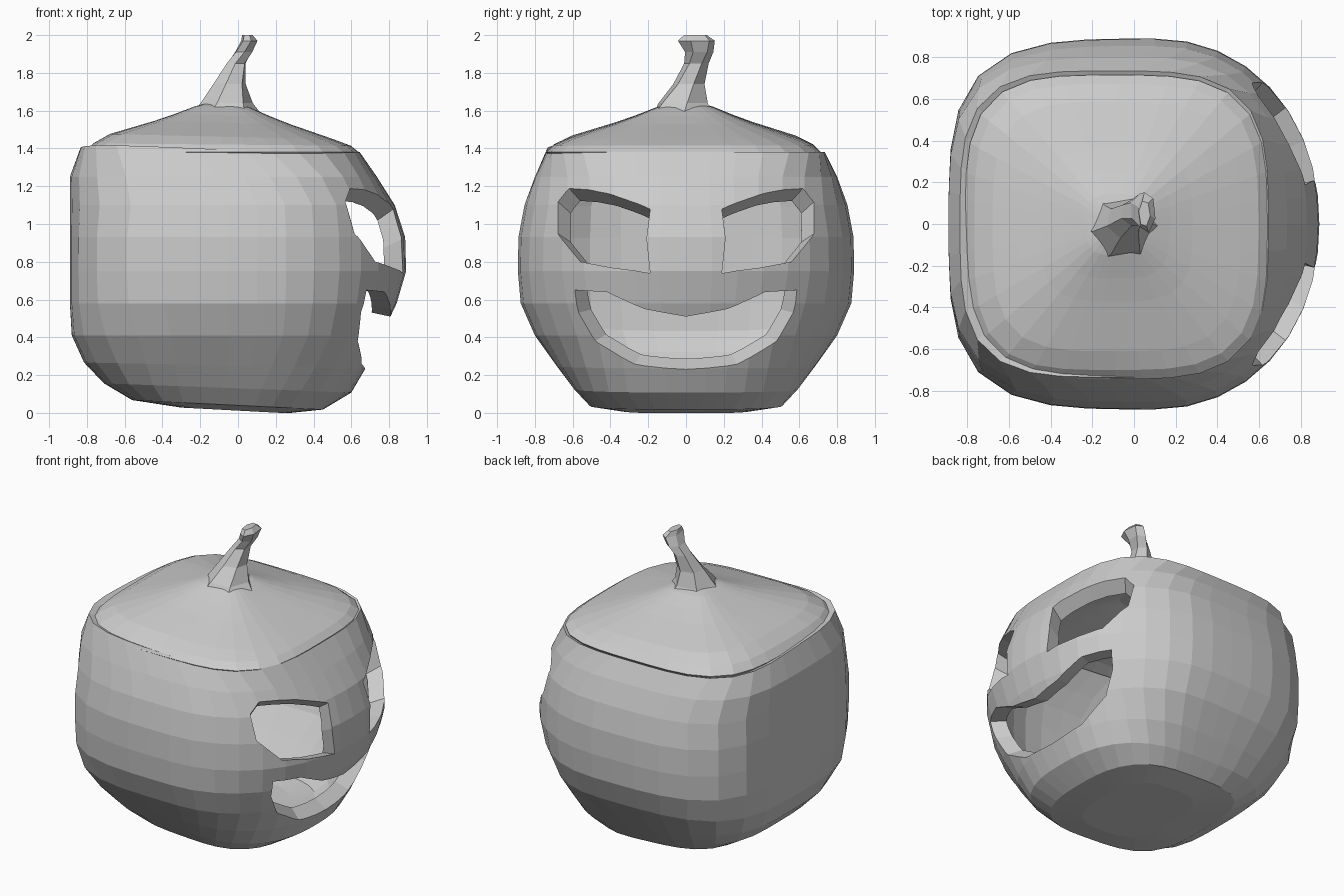
import bpy, bmesh, math
from mathutils import Vector

if "Cube" in bpy.data.objects:
    bpy.data.objects.remove(bpy.data.objects["Cube"])

SEG = 36
# body rings: z, left x, right x, half width y, centre x, right-side squareness
RINGS = [
    (0.012, -.30, .26, .34, 0.0, 2.8),
    (0.040, -.56, .45, .51, 0.0, 2.8),
    (0.13, -.71, .60, .595, .02, 2.6),
    (0.25, -.815, .675, .685, .06, 2.4),
    (0.41, -.88, .76, .80, .10, 2.2),
    (0.58, -.89, .84, .875, .10, 2.1),
    (0.75, -.89, .89, .89, .10, 2.1),
    (0.93, -.89, .885, .887, .10, 2.1),
    (1.10, -.89, .83, .855, .10, 2.2),
    (1.25, -.89, .735, .80, .03, 2.6),
    (1.38, -.835, .645, .735, -.09, 3.5),
]


def ring(z, left, right, half, cx, n_right, n_left=3.7):
    pts = []
    for i in range(SEG):
        a = math.tau * i / SEG
        c, s = math.cos(a), math.sin(a)
        ext, n = (right - cx, n_right) if c > 0 else (cx - left, n_left)
        r = (abs(c / ext) ** n + abs(s / half) ** n) ** (-1 / n)
        pts.append(Vector((cx + r * c, r * s, z)))
    return pts


def loft(name, rings, bottom=True, top=True):
    bm = bmesh.new()
    rows = [[bm.verts.new(p) for p in r] for r in rings]
    n = len(rows[0])
    for a, b in zip(rows, rows[1:]):
        for i in range(n):
            j = (i + 1) % n
            bm.faces.new((a[i], a[j], b[j], b[i]))
    if bottom:
        bm.faces.new(rows[0][::-1])
    if top:
        bm.faces.new(rows[-1])
    me = bpy.data.meshes.new(name)
    bm.to_mesh(me)
    bm.free()
    ob = bpy.data.objects.new(name, me)
    bpy.context.collection.objects.link(ob)
    return ob


def apply_all(ob):
    bpy.context.view_layer.objects.active = ob
    for m in list(ob.modifiers):
        bpy.ops.object.modifier_apply(modifier=m.name)


def thicken(ob, t):
    m = ob.modifiers.new("wall", 'SOLIDIFY')
    m.thickness, m.offset = t, -1
    apply_all(ob)


def surface_point(y, z):
    # point on the carved (+x) side of the body
    for lo, hi in zip(RINGS, RINGS[1:]):
        if lo[0] <= z <= hi[0]:
            t = (z - lo[0]) / (hi[0] - lo[0])
            _, _, R, W, cx, n = [p + (q - p) * t for p, q in zip(lo, hi)]
            return Vector((cx + (R - cx) * (1 - (abs(y) / W) ** n) ** (1 / n), y, z))


def make_cutter(outline, focus_z):
    # cutter walls run radially so the cut narrows towards the inside;
    # each end is closed by a fan around its middle
    c = Vector((0, 0, focus_z))
    pts = [surface_point(y, z) - c for y, z in outline]
    mid = sum(pts, Vector()) / len(pts)
    rings = [[c + p * k for p in pts] for k in (0.72, 1.3)]
    tip = [[c + (mid + (p - mid) * 0.05) * k for p in pts] for k in (0.72, 1.3)]
    cut = loft("cutter", [tip[0]] + rings + [tip[1]])
    bm = bmesh.new()
    bm.from_mesh(cut.data)
    bmesh.ops.triangulate(bm, faces=bm.faces[:])
    if bm.calc_volume(signed=True) < 0:
        bmesh.ops.reverse_faces(bm, faces=bm.faces[:])
    bm.to_mesh(cut.data)
    bm.free()
    cut.hide_render = True
    return cut


def carve(body, outline, focus_z):
    cut = make_cutter(outline, focus_z)
    m = body.modifiers.new("cut", 'BOOLEAN')
    m.operation, m.solver, m.object = 'DIFFERENCE', 'EXACT', cut
    apply_all(body)
    bpy.data.objects.remove(cut)


# hollow body, underside tilted slightly, rim lifted at one corner
body_rings = [ring(*r) for r in RINGS]
for r in body_rings:
    for p in r:
        p.z -= 0.055 * p.x * max(0, 1 - p.z / 0.4)
for p in body_rings[-1]:
    p.z += 0.045 * max(0, -p.x - p.y - .5)
body = loft("pumpkin_body", body_rings, top=False)
thicken(body, 0.1)

# eyes and mouth
eye = [(.19, 1.08), (.42, 1.165), (.62, 1.19), (.68, 1.12), (.68, .95),
       (.56, .80), (.40, .77), (.19, .74), (.21, .92)]
carve(body, eye, 0.5)
carve(body, [(-y, z) for y, z in eye[::-1]], 0.5)
half = [(.22, .55), (.42, .64), (.59, .65), (.57, .53), (.48, .38), (.27, .26)]
carve(body, [(0, .51)] + half + [(0, .235)] + [(-y, z) for y, z in half[::-1]], 0.68)

# lid, slightly inset in the rim
lid_rings = []
for s, z in [(1.0, 1.38), (.94, 1.42), (.82, 1.46), (.65, 1.50), (.5, 1.535),
             (.35, 1.575), (.2, 1.62), (.1, 1.64)]:
    tilt = .025 * min(1, (1 - s) * 6)
    lid_rings.append([Vector((-.08 + (p.x + .08) * s, (p.y - .015) * s, z - tilt * p.x * s))
                      for p in ring(0, -.81, .64, .73, -.09, 3.5)])
lid = loft("lid", lid_rings, bottom=False)
thicken(lid, 0.06)

# twisted stem: centre x, y, z, radius x, radius y
stem = []
for k, (x, y, z, rx, ry) in enumerate([
        (-.06, -.02, 1.56, .20, .19), (-.06, -.015, 1.64, .14, .14),
        (-.045, .015, 1.74, .09, .085), (-.01, .055, 1.85, .055, .065),
        (.03, .07, 1.91, .05, .075), (.06, .055, 1.97, .045, .10),
        (.05, .05, 2.0, .028, .065)]):
    stem.append([Vector((x + rx * math.cos(a), y + ry * math.sin(a), z))
                 for a in (math.tau * i / 6 + .15 * k for i in range(6))])
loft("stem", stem)
